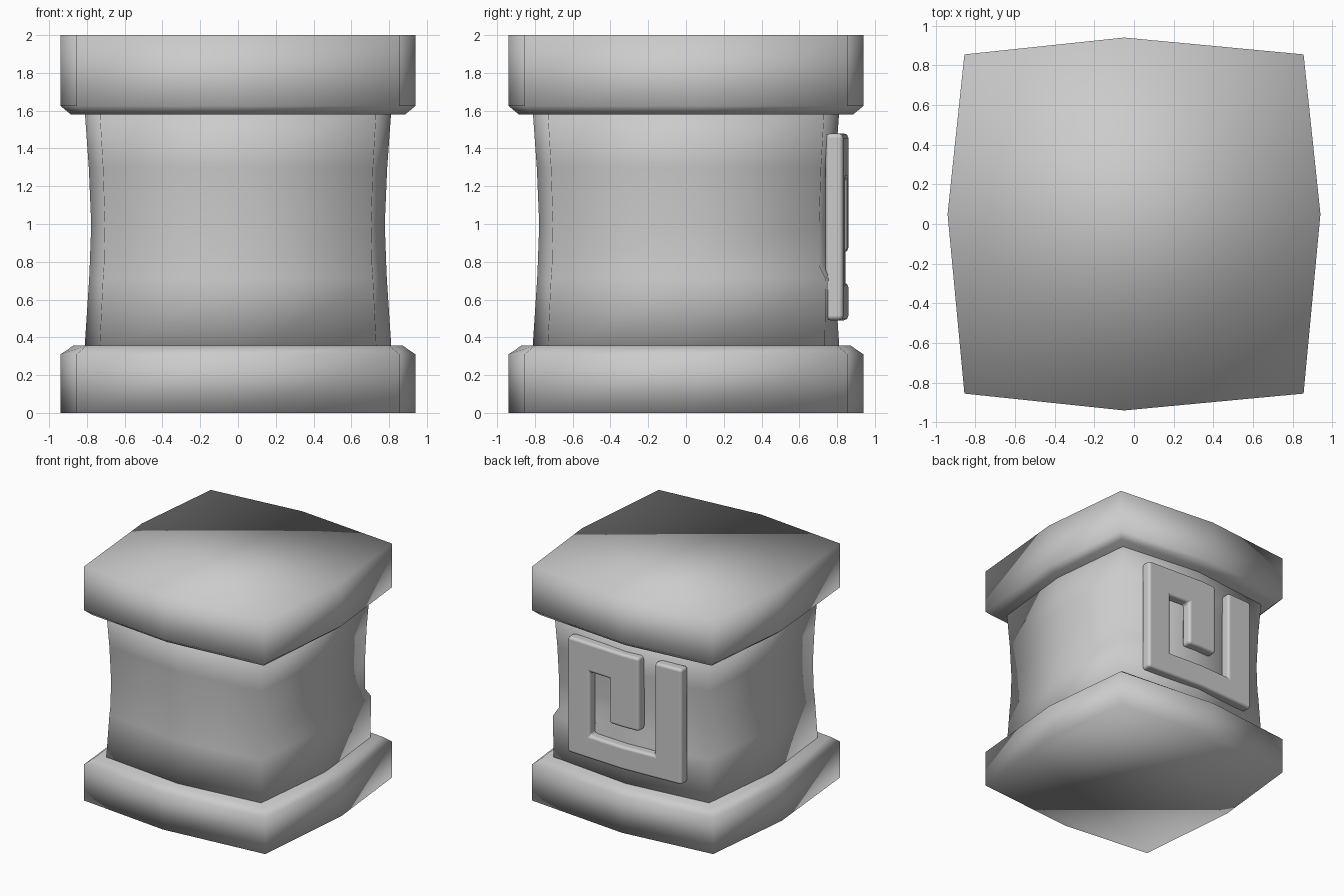
import bpy, bmesh

if "Cube" in bpy.data.objects:
    bpy.data.objects.remove(bpy.data.objects["Cube"])


def make_object(name, bm):
    bmesh.ops.recalc_face_normals(bm, faces=bm.faces[:])
    mesh = bpy.data.meshes.new(name)
    bm.to_mesh(mesh)
    bm.free()
    obj = bpy.data.objects.new(name, mesh)
    bpy.context.collection.objects.link(obj)
    for p in mesh.polygons:
        p.use_smooth = True
    return obj


def bulged_block(name, levels, shift=0.0, chip=None):
    """Stack of bowed squares; each level is (z, corner distance, middle distance)."""
    bm = bmesh.new()
    rings = []
    for z, c, m in levels:
        k = chip.get(z, c) if chip else c
        pts = [(-c, -c), (-shift, -m), (c, -c), (m, shift),
               (k, k), (-shift, m), (-c, c), (-m, shift)]
        rings.append([bm.verts.new((x, y, z)) for x, y in pts])
    for a, b in zip(rings, rings[1:]):
        for i in range(8):
            j = (i + 1) % 8
            bm.faces.new((a[i], a[j], b[j], b[i]))
    bm.faces.new(rings[0][::-1])
    bm.faces.new(rings[-1])
    return make_object(name, bm)


# Base and capital slabs, chamfered where they meet the shaft
bulged_block("base_slab", [(0, 0.855, 0.94), (0.31, 0.855, 0.94), (0.357, 0.80, 0.87)], 0.05)
bulged_block("top_slab", [(1.58, 0.81, 0.885), (1.625, 0.855, 0.94), (2.0, 0.855, 0.94)], 0.05)

# Waisted shaft with a small chip on one back corner
bulged_block("shaft", [(0.3, 0.735, 0.815), (0.71, 0.715, 0.788), (0.78, 0.71, 0.785),
                       (1.0, 0.705, 0.777), (1.3, 0.715, 0.79), (1.65, 0.735, 0.815)],
             chip={0.71: 0.74, 0.78: 0.705})

# Square spiral relief on the back, folded slightly along its middle
outline = [(-.54, 1.48), (-.29, 1.48), (-.29, .69), (.32, .69), (.32, 1.23), (.13, 1.23),
           (.13, .85), (-.15, .85), (-.15, 1.48), (.54, 1.48), (.54, .49), (-.54, .49)]
bm = bmesh.new()
bm.faces.new([bm.verts.new((x, 0, z)) for x, z in outline])
bmesh.ops.bisect_plane(bm, geom=bm.verts[:] + bm.edges[:] + bm.faces[:],
                       plane_co=(0, 0, 0), plane_no=(1, 0, 0))
ext = bmesh.ops.extrude_face_region(bm, geom=bm.faces[:])
front = {v for v in ext["geom"] if isinstance(v, bmesh.types.BMVert)}
for v in bm.verts:
    v.co.y = (0.86 if v in front else 0.765) - 0.05 * abs(v.co.x)
spiral = make_object("spiral_relief", bm)
bev = spiral.modifiers.new("soft_edges", 'BEVEL')
bev.width = 0.025
bev.segments = 2
bev.limit_method = 'ANGLE'
bev.harden_normals = True
